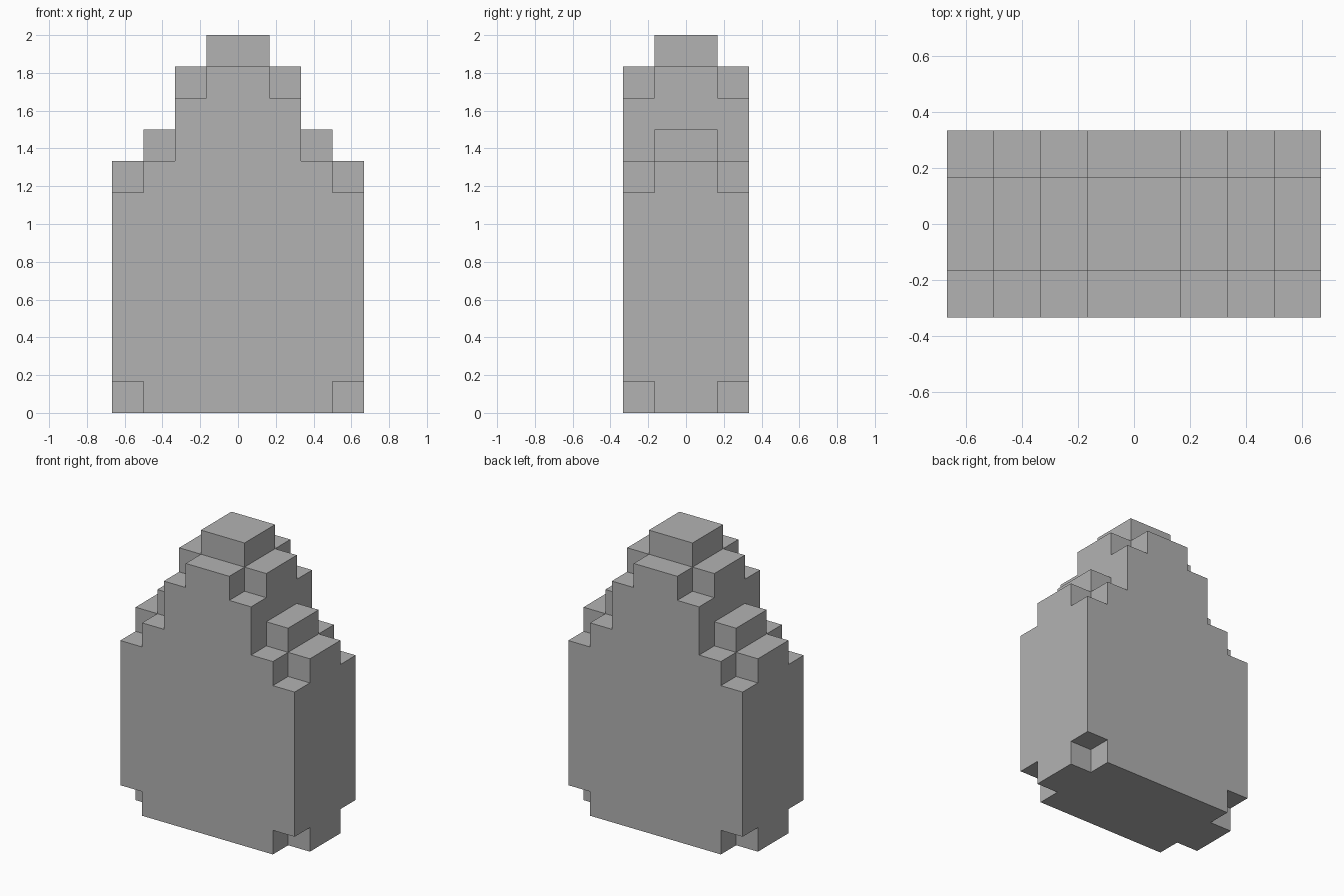
import bpy, bmesh
from mathutils import Vector

cube = bpy.data.objects.get("Cube")
if cube:
    bpy.data.objects.remove(cube, do_unlink=True)

UNIT = 1 / 6                # edge of one block
TOPS = (12, 11, 9, 8)       # height of the core columns, from the centre outwards


def solid(x, y, z):
    """True where a block is filled; the shape is mirrored in x and y."""
    col = x if x >= 0 else -x - 1
    outer = y in (-2, 1)
    if col >= len(TOPS) or not -2 <= y <= 1 or z < 0:
        return False
    if outer and col == 3 and z == 0:      # notched bottom corners
        return False
    return z < TOPS[col] - outer           # outer layers are one block lower


# Outer skin of the stepped block body
bm = bmesh.new()
axes = [Vector(a) for a in ((1, 0, 0), (0, 1, 0), (0, 0, 1))]
for x in range(-4, 4):
    for y in range(-2, 2):
        for z in range(TOPS[0]):
            if not solid(x, y, z):
                continue
            centre = Vector((x + 0.5, y + 0.5, z + 0.5))
            for i in range(3):
                for sign in (-1, 1):
                    n = axes[i] * sign
                    if solid(x + int(n.x), y + int(n.y), z + int(n.z)):
                        continue
                    u = axes[(i + 1) % 3] / 2
                    v = axes[(i + 2) % 3] / 2 * sign
                    mid = centre + n / 2
                    ring = (mid - u - v, mid + u - v, mid + u + v, mid - u + v)
                    bm.faces.new([bm.verts.new(p * UNIT) for p in ring])

# Weld the squares and merge them into large flat faces
bmesh.ops.remove_doubles(bm, verts=bm.verts, dist=0.001)
bmesh.ops.dissolve_limit(bm, angle_limit=0.01, verts=bm.verts, edges=bm.edges)
bmesh.ops.recalc_face_normals(bm, faces=bm.faces)

mesh = bpy.data.meshes.new("stepped_body")
bm.to_mesh(mesh)
bm.free()
body = bpy.data.objects.new("stepped_body", mesh)
bpy.context.collection.objects.link(body)

# Plain grey material
grey = bpy.data.materials.new("grey")
grey.use_nodes = True
colour = (0.448, 0.448, 0.448, 1)
grey.diffuse_color = colour
grey.node_tree.nodes["Principled BSDF"].inputs["Base Color"].default_value = colour
mesh.materials.append(grey)
